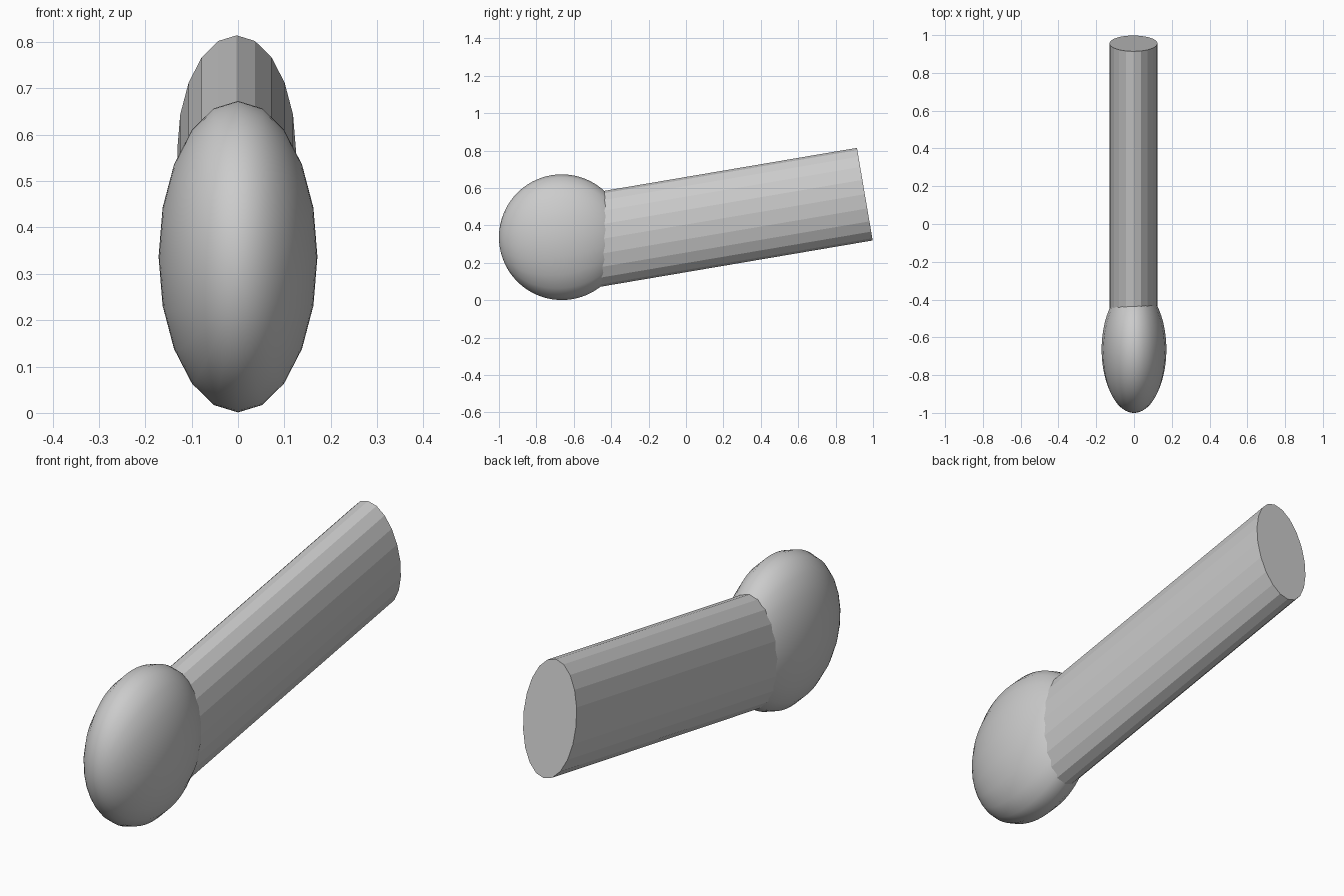
import bpy
from math import radians, cos, sin
from mathutils import Vector

if "Cube" in bpy.data.objects:
    bpy.data.objects.remove(bpy.data.objects["Cube"])

TILT = radians(9.65)
ROT = (TILT - radians(90), 0, 0)          # local z runs along the rising shaft
AXIS = Vector((0, cos(TILT), sin(TILT)))

# Rounded head: sphere squashed to half its width
bpy.ops.mesh.primitive_uv_sphere_add(segments=20, ring_count=40, radius=0.336,
                                     location=(0, -0.664, 0.337), rotation=ROT)
head = bpy.context.object
head.name = "rounded_head"
head.scale = (0.51, 1, 1)
bpy.ops.object.transform_apply(location=False, rotation=False, scale=True)
bpy.ops.object.shade_smooth()

# Faceted oval shaft, its root buried in the head
end = Vector((-0.003, 0.956, 0.567))
length = 1.58
bpy.ops.mesh.primitive_cylinder_add(vertices=20, radius=0.251, depth=length,
                                    location=end - AXIS * length / 2, rotation=ROT)
shaft = bpy.context.object
shaft.name = "shaft"
shaft.scale = (0.51, 1, 1)
bpy.ops.object.transform_apply(location=False, rotation=False, scale=True)
